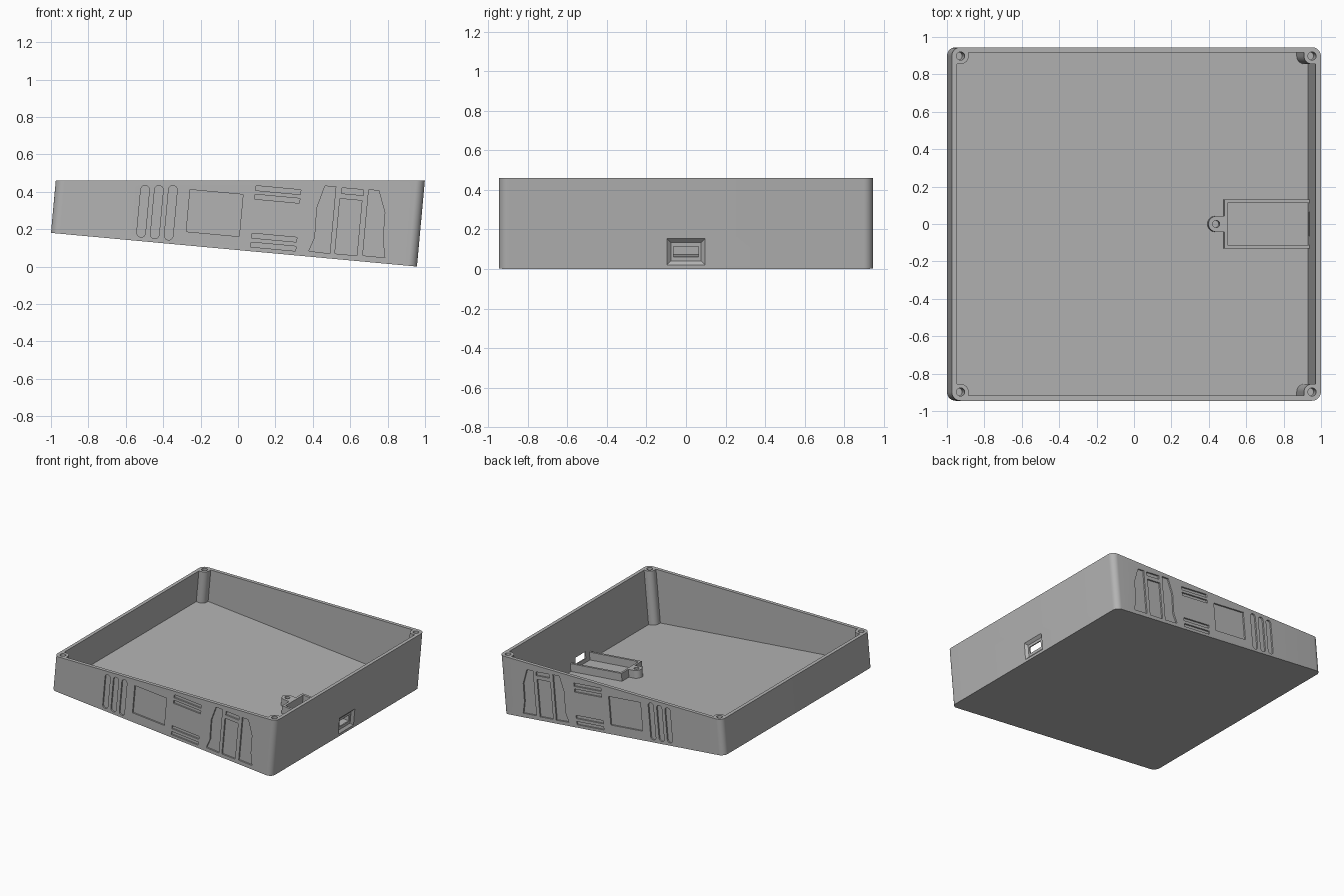
import bpy, bmesh, math

cube = bpy.data.objects.get("Cube")
if cube:
    bpy.data.objects.remove(cube, do_unlink=True)

# Overall sizes; the base slopes down toward +x and the walls stand square to it
HALF_W, TOP, LEFT_RISE = 0.945, 0.46, 0.18
TILT = math.atan2(LEFT_RISE, 1.957)
LENGTH = 1.965
WALL, FLOOR, POST = 0.028, 0.03, 0.047
CA, SA = math.cos(TILT), math.sin(TILT)

grey = bpy.data.materials.new("plastic grey")
grey.use_nodes = True
COLOUR = (0.45, 0.45, 0.45, 1)
grey.diffuse_color = COLOUR
grey.node_tree.nodes["Principled BSDF"].inputs["Base Color"].default_value = COLOUR


def place(u, y, v):
    """Point in the tilted frame: u along the base, v up the walls."""
    return (-1 + u * CA + v * SA, y, LEFT_RISE - u * SA + v * CA)


def height_at(u, z):
    return (z - LEFT_RISE + u * SA) / CA


def loft(name, loops):
    """Closed solid through matching loops of points."""
    bm = bmesh.new()
    rings = [[bm.verts.new(p) for p in loop] for loop in loops]
    n = len(rings[0])
    bm.faces.new(rings[0])
    bm.faces.new(rings[-1])
    for a, b in zip(rings, rings[1:]):
        for i in range(n):
            j = (i + 1) % n
            bm.faces.new((a[i], a[j], b[j], b[i]))
    bmesh.ops.recalc_face_normals(bm, faces=bm.faces)
    mesh = bpy.data.meshes.new(name)
    bm.to_mesh(mesh)
    bm.free()
    mesh.materials.append(grey)
    obj = bpy.data.objects.new(name, mesh)
    bpy.context.collection.objects.link(obj)
    return obj


def upright(name, outline, v0, v1=None, z=None):
    """Prism along the wall direction, ending at height v1 or at a level z."""
    low = [place(u, y, v0) for u, y in outline]
    high = [place(u, y, v1 if z is None else height_at(u, z)) for u, y in outline]
    return loft(name, [low, high])


def arc(cx, cy, r, start, end, steps=10):
    return [(cx + r * math.cos(math.radians(start + (end - start) * i / steps)),
             cy + r * math.sin(math.radians(start + (end - start) * i / steps)))
            for i in range(steps + 1)]


def circle(cx, cy, r, n=24):
    return arc(cx, cy, r, 0, 360 - 360 / n, n - 1)


def combine(target, tool, operation="DIFFERENCE"):
    mod = target.modifiers.new("cut", "BOOLEAN")
    mod.operation, mod.solver, mod.object = operation, "EXACT", tool
    bpy.context.view_layer.objects.active = target
    bpy.ops.object.modifier_apply(modifier=mod.name)
    bpy.data.objects.remove(tool, do_unlink=True)


def smooth(obj):
    bpy.ops.object.select_all(action="DESELECT")
    obj.select_set(True)
    bpy.context.view_layer.objects.active = obj
    bpy.ops.object.shade_smooth_by_angle(angle=math.radians(30))


# Corner centres, counter-clockwise, with the quadrant angle of each
CORNERS = [(LENGTH - POST, HALF_W - POST, 0), (POST, HALF_W - POST, 90),
           (POST, POST - HALF_W, 180), (LENGTH - POST, POST - HALF_W, 270)]

# Outer case
outline = [p for cx, cy, q in CORNERS for p in arc(cx, cy, 0.055, q, q + 90)]
outline = [(min(max(u, 0), LENGTH), min(max(y, -HALF_W), HALF_W)) for u, y in outline]
outline = [p for cx, cy, q in CORNERS for p in arc(cx, cy, POST, q, q + 90)]
case = upright("case", outline, 0, z=TOP)

# Cavity that leaves a rounded screw post in every corner
cavity = []
gap = POST - WALL
for cx, cy, q in CORNERS:
    c, s = round(math.cos(math.radians(q))), round(math.sin(math.radians(q)))
    bump = [(gap, -0.043)] + arc(0, 0, 0.043, 270, 180) + [(-0.043, gap)]
    cavity += [(cx + a * c - b * s, cy + a * s + b * c) for a, b in bump]
combine(case, upright("cavity", cavity, FLOOR, z=TOP + 0.05))

# Screw holes in the posts
for cx, cy, q in CORNERS:
    hole = circle(cx, cy, 0.022)
    combine(case, upright("screw_hole", hole, height_at(cx, TOP) - 0.15, z=TOP + 0.05))


# Socket in the right wall: tapered recess and a through slot
def socket_loop(u, half, low, high):
    return [place(u, y, v) for y, v in
            ((-half, low), (half, low), (half, high), (-half, high))]


combine(case, loft("socket_recess", [socket_loop(LENGTH + 0.004, 0.101, 0.017, 0.159),
                                     socket_loop(LENGTH - 0.018, 0.077, 0.038, 0.133)]))
combine(case, loft("socket_slot", [socket_loop(LENGTH + 0.01, 0.064, 0.06, 0.113),
                                   socket_loop(LENGTH - 0.06, 0.064, 0.06, 0.113)]))


# Shallow engravings, the same on the front and back walls
def strip(x, z, along, down):
    """Bar in the tilt of the base from its upper left corner."""
    return [(x, z), (x + along * CA, z - along * SA),
            (x + along * CA - down * SA, z - along * SA - down * CA),
            (x - down * SA, z - down * CA)]


def slot(x, low, high, r=0.023):
    """Upright rounded slot leaning with the walls."""
    lean = math.degrees(TILT)
    bottom = x - (high - low) * math.tan(TILT)
    return (arc(x, high, r, -lean, 180 - lean) +
            arc(bottom, low, r, 180 - lean, 360 - lean))


engravings = [slot(-0.497, 0.18, 0.41), slot(-0.423, 0.172, 0.41), slot(-0.348, 0.165, 0.41),
              strip(-0.256, 0.411, 0.284, 0.225)]
engravings += [strip(x, z, 0.241, 0.025) for x, z in
               ((0.096, 0.432), (0.091, 0.386), (0.075, 0.178), (0.07, 0.13))]
engravings += [
    [(0.465, 0.43), (0.523, 0.427), (0.491, 0.07), (0.379, 0.083), (0.411, 0.155), (0.422, 0.315)],
    strip(0.555, 0.421, 0.118, 0.03),
    strip(0.545, 0.363, 0.118, 0.295),
    [(0.699, 0.41), (0.753, 0.406), (0.785, 0.288), (0.774, 0.144), (0.785, 0.048), (0.667, 0.059)]]
for side in (-1, 1):
    for shape in engravings:
        combine(case, loft("engraving", [[(x, side * y, z) for x, z in shape]
                                         for y in (HALF_W - 0.012, HALF_W + 0.02)]))
smooth(case)

# Low cradle on the floor behind the socket, with a screw tab
U0, U1, T, H = 1.481, LENGTH - WALL + 0.005, 0.018, 0.092
cradle = upright("board_cradle", [(U1, -0.13), (U1, -0.13 + T), (U0 + T, -0.13 + T),
                                  (U0 + T, 0.13 - T), (U1, 0.13 - T), (U1, 0.13),
                                  (U0, 0.13), (U0, -0.13)], FLOOR - 0.005, H)
tab = [(U0 + 0.008, 0.042)] + arc(1.437, 0, 0.042, 90, 270, 14) + [(U0 + 0.008, -0.042)]
combine(cradle, upright("tab", tab, FLOOR - 0.005, H), "UNION")
combine(cradle, upright("tab_hole", circle(1.437, 0, 0.019), FLOOR + 0.002, H + 0.02))
smooth(cradle)
